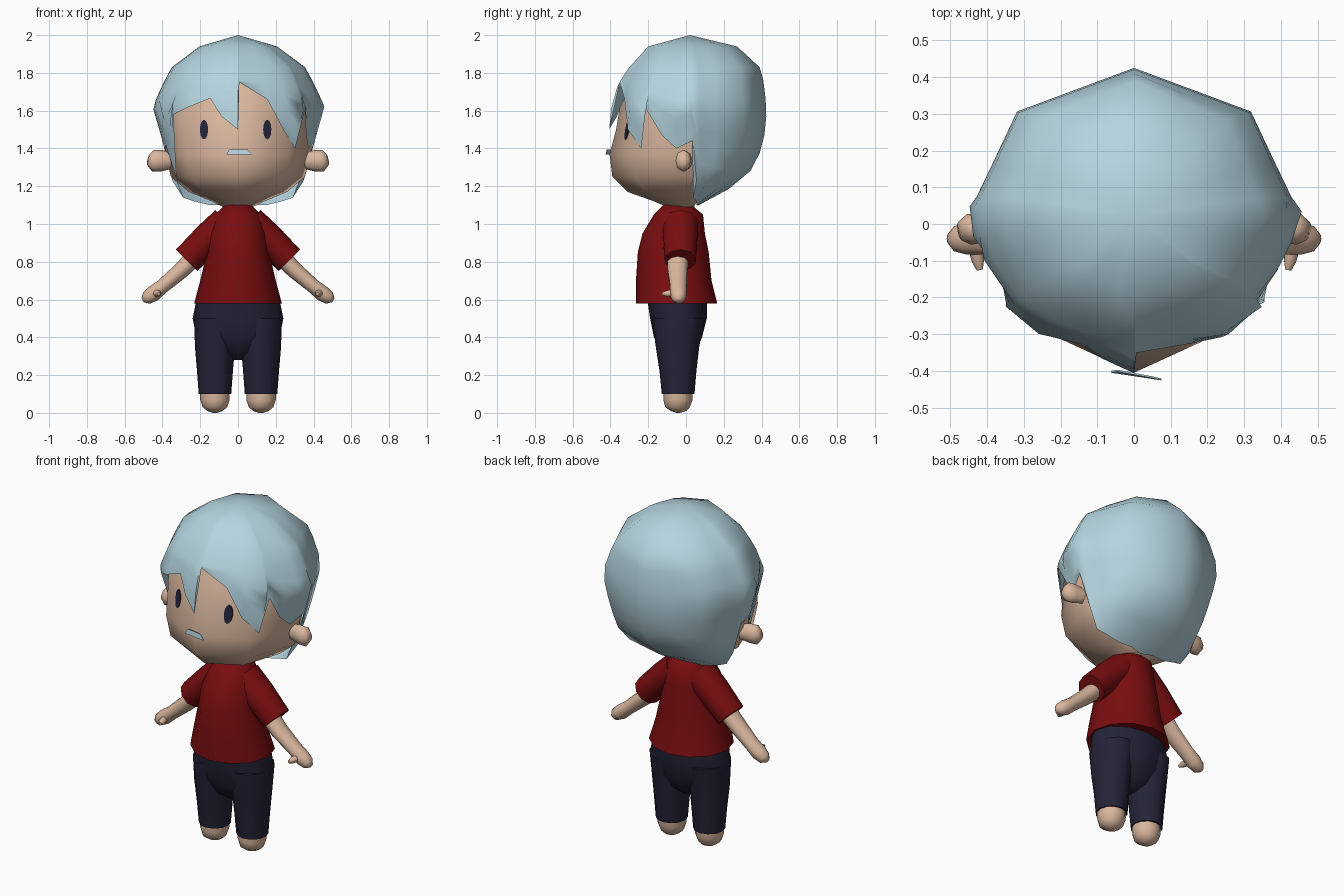
import bpy, bmesh, math
from mathutils import Vector

cube = bpy.data.objects.get("Cube")
if cube:
    bpy.data.objects.remove(cube, do_unlink=True)


def material(name, rgb):
    m = bpy.data.materials.new(name)
    m.use_nodes = True
    m.diffuse_color = (*rgb, 1)
    bsdf = m.node_tree.nodes["Principled BSDF"]
    bsdf.inputs["Base Color"].default_value = (*rgb, 1)
    bsdf.inputs["Roughness"].default_value = 0.8
    return m


HAIR = material("pale blue", (0.46, 0.66, 0.74))
SKIN = material("skin", (0.71, 0.48, 0.35))
RED = material("dark red", (0.19, 0.004, 0.005))
NAVY = material("navy", (0.017, 0.017, 0.04))


def skin_rings(name, mat, rings, caps=True):
    """Join a stack of equal-length point rings into one smooth mesh."""
    bm = bmesh.new()
    vs = [[bm.verts.new(p) for p in ring] for ring in rings]
    n = len(rings[0])
    for a, b in zip(vs, vs[1:]):
        for i in range(n):
            j = (i + 1) % n
            bm.faces.new((a[i], a[j], b[j], b[i]))
    if caps:
        bm.faces.new(vs[0])
        bm.faces.new(vs[-1])
    bmesh.ops.remove_doubles(bm, verts=bm.verts, dist=0.0005)
    bmesh.ops.recalc_face_normals(bm, faces=bm.faces)
    me = bpy.data.meshes.new(name)
    bm.to_mesh(me)
    bm.free()
    me.materials.append(mat)
    me.shade_smooth()
    me.set_sharp_from_angle(angle=math.radians(60))
    ob = bpy.data.objects.new(name, me)
    bpy.context.collection.objects.link(ob)
    return ob


def interp(table, z):
    """Width, front y and back y of a profile at height z (table runs downward)."""
    for (z0, *a), (z1, *b) in zip(table, table[1:]):
        if z >= z1:
            t = min(1, max(0, (z0 - z) / (z0 - z1)))
            return [p + (q - p) * t for p, q in zip(a, b)]
    return table[-1][1:]


def octa_point(table, deg, z, c=0.02):
    """Point on an eight-sided section; 0 degrees is the front, 90 is +x."""
    w, f, b = interp(table, z)
    k = math.cos(math.radians(22.5)) / math.cos(math.radians(deg % 45 - 22.5))
    s, co = math.sin(math.radians(deg)), math.cos(math.radians(deg))
    return (w * s * k, c + ((f - c) if co > 0 else (c - b)) * co * k, z)


def body(name, mat, table, cx=0.0, n=12):
    """Stack of level ovals given as (z, half width, front y, back y)."""
    rings = []
    for z, w, f, b in table:
        rings.append([(cx + w * math.cos(a), (f + b) / 2 + (b - f) / 2 * math.sin(a), z)
                      for a in (math.tau * i / n for i in range(n))])
    return skin_rings(name, mat, rings)


def limb(name, mat, path, side, n=10):
    """Tube along points (x, y, z, radius across, radius in depth)."""
    rings = []
    for i, (x, y, z, ru, rv) in enumerate(path):
        p, q = path[max(0, i - 1)], path[min(len(path) - 1, i + 1)]
        d = (Vector(q[:3]) - Vector(p[:3])).normalized()
        u = d.cross(Vector((0, 1, 0))).normalized()
        v = u.cross(d)
        ring = []
        for k in range(n):
            a = math.tau * k / n
            pt = Vector((x, y, z)) + u * ru * math.cos(a) + v * rv * math.sin(a)
            ring.append((pt.x * side, pt.y, pt.z))
        rings.append(ring)
    return skin_rings(name, mat, rings)


def plate(name, mat, pts, depth=0.005):
    back = [(x, y + depth, z) for x, y, z in pts]
    return skin_rings(name, mat, [pts, back])


# Head
FACE = [(1.80, .32, -.26, .30), (1.62, .40, -.35, .36), (1.50, .395, -.37, .36),
        (1.37, .385, -.405, .32), (1.25, .355, -.39, .20), (1.17, .26, -.31, .12),
        (1.12, .14, -.17, .06), (1.09, .08, -.10, .04)]
skin_rings("head", SKIN, [[octa_point(FACE, d, row[0]) for d in range(0, 360, 45)]
                          for row in FACE])
body("neck", SKIN, [(1.14, .07, -.10, .04), (1.04, .07, -.10, .05)])

# Hair: columns from the crown, each ending at its own height
HAIR_SHAPE = [(2.0, 0, .02, .02), (1.94, .21, -.20, .27), (1.83, .36, -.30, .39),
              (1.74, .41, -.36, .415), (1.62, .465, -.395, .425), (1.52, .435, -.405, .425),
              (1.40, .40, -.415, .40), (1.30, .378, -.41, .36), (1.22, .366, -.40, .28),
              (1.13, .30, -.30, .14), (1.09, .18, -.20, .05)]
EDGE = [(0, 1.5), (1, 1.75), (22, 1.66), (36, 1.5), (52, 1.4), (54, 1.61), (68, 1.47),
        (80, 1.40), (92, 1.44), (98, 1.14), (112, 1.12), (135, 1.10), (158, 1.10),
        (180, 1.09), (202, 1.10), (225, 1.10), (248, 1.12), (262, 1.14), (266, 1.40),
        (278, 1.42), (288, 1.24), (308, 1.58), (324, 1.62), (339, 1.665), (348, 1.57)]
START, STEPS = 1.76, 7
hair_rings = [[octa_point(HAIR_SHAPE, d, z) for d, _ in EDGE] for z in (2.0, 1.94, 1.83)]
for i in range(STEPS + 1):
    hair_rings.append([octa_point(HAIR_SHAPE, d, START + (end - START) * i / STEPS)
                       for d, end in EDGE])
skin_rings("hair", HAIR, hair_rings, caps=False)


# Eyes and mouth
def face_y(x, z):
    w, f, b = interp(FACE, z)
    diag = math.sqrt(0.5)
    return f + abs(x) / (w * diag) * (0.02 + (f - 0.02) * diag - f)


for label, ex in (("left_eye", .155), ("right_eye", -.18)):
    outline = []
    for k in range(12):
        a = math.tau * k / 12
        x, z = ex + .022 * math.cos(a), 1.5 + .052 * math.sin(a)
        outline.append((x, face_y(x, z) - .006, z))
    plate(label, NAVY, outline)
plate("mouth", HAIR, [(-.045, -.402, 1.395), (.05, -.42, 1.395),
                      (.075, -.426, 1.367), (-.063, -.405, 1.367)])

# Shirt and trousers
body("shirt_body", RED, [(1.10, .07, -.12, .03), (1.05, .12, -.17, .09),
                         (.95, .155, -.23, .10), (.85, .165, -.255, .12),
                         (.70, .20, -.265, .135), (.58, .232, -.265, .165)])
body("trouser_seat", NAVY, [(.60, .22, -.205, .11), (.50, .24, -.19, .11),
                            (.40, .22, -.17, .085), (.32, .13, -.13, .05),
                            (.28, .03, -.07, 0)])

# Mirrored limbs
for label, s in (("left", 1), ("right", -1)):
    limb(label + "_sleeve", RED, [(.06, -.03, 1.0, .095, .10), (.16, -.03, .92, .085, .095),
                                  (.272, -.03, .808, .08, .085)], s)
    limb(label + "_arm", SKIN, [(.20, -.04, .855, .05, .06), (.30, -.045, .755, .044, .055),
                                (.40, -.04, .67, .038, .046), (.45, -.04, .63, .042, .045),
                                (.485, -.04, .607, .034, .036), (.505, -.04, .597, .012, .014)], s)
    limb(label + "_thumb", SKIN, [(.435, -.05, .635, .022, .022), (.425, -.10, .632, .018, .018),
                                  (.42, -.125, .63, .009, .009)], s, 8)
    limb(label + "_ear", SKIN, [(.36, 0, 1.335, .045, .035), (.41, -.01, 1.335, .058, .04),
                                (.45, -.015, 1.335, .058, .042), (.475, -.02, 1.34, .028, .025)], s, 8)
    body(label + "_trouser_leg", NAVY, [(.50, .11, -.18, .10), (.35, .106, -.16, .07),
                                        (.22, .095, -.14, .055), (.10, .086, -.128, .045)], s * .122)
    body(label + "_foot", SKIN, [(.13, .078, -.118, .035), (.07, .078, -.12, .035),
                                 (.03, .065, -.11, .02), (.01, .04, -.08, 0),
                                 (0, .012, -.05, -.03)], s * .122)
